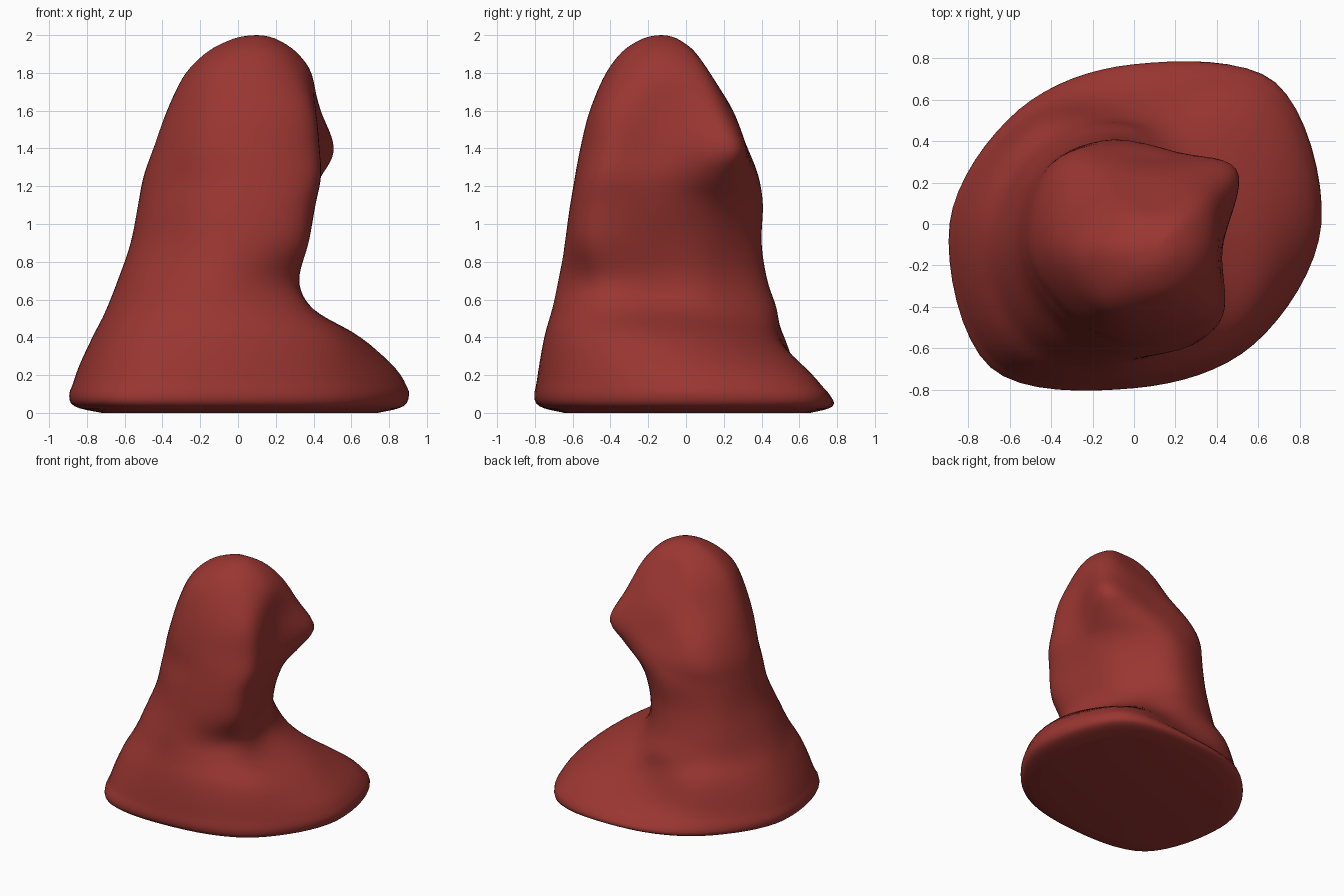
import bpy, bmesh, math
from mathutils import Vector

if "Cube" in bpy.data.objects:
    bpy.data.objects.remove(bpy.data.objects["Cube"])

# Cross-sections: z, centre x, centre y, radii toward E, NE, N, NW, W, SW, S, SE
S = [
    (0.00, 0, 0, .74, .80, .65, .65, .72, .78, .64, .68),
    (0.05, 0, 0, .89, .96, .77, .78, .88, .97, .78, .81),
    (0.20, 0, 0, .87, .89, .62, .73, .86, .94, .78, .80),
    (0.40, 0, 0, .65, .55, .50, .67, .77, .86, .75, .74),
    (0.55, -.05, -.10, .42, .44, .58, .63, .65, .66, .61, .58),
    (0.70, -.08, -.10, .37, .39, .53, .57, .56, .57, .58, .53),
    (0.90, -.08, -.10, .40, .40, .50, .53, .49, .48, .54, .61),
    (1.10, -.05, -.10, .43, .44, .51, .53, .48, .46, .51, .60),
    (1.25, .06, -.13, .36, .50, .51, .62, .56, .48, .46, .50),
    (1.40, .10, -.13, .32, .57, .45, .58, .55, .49, .43, .44),
    (1.60, .10, -.13, .31, .45, .38, .43, .48, .44, .38, .40),
    (1.80, .10, -.13, .29, .33, .25, .31, .38, .36, .29, .29),
    (1.93, .10, -.13, .19, .20, .16, .19, .24, .22, .19, .18),
]


def catmull(a, b, c, d, t):
    return 0.5 * (2 * b + (c - a) * t + (2 * a - 5 * b + 4 * c - d) * t * t
                  + (3 * b - a - 3 * c + d) * t ** 3)


def smooth_ring(pts, n):
    k = len(pts)
    return [catmull(pts[i - 1], pts[i], pts[(i + 1) % k], pts[(i + 2) % k], j / n)
            for i in range(k) for j in range(n)]


rings = []
for z, cx, cy, *r in S:
    pts = [Vector((cx + q * math.cos(i * math.pi / 4), cy + q * math.sin(i * math.pi / 4), z))
           for i, q in enumerate(r)]
    rings.append(smooth_ring(pts, 8))
apex = Vector((.1, -.13, 2))
count = len(rings[0])


def crown(t):
    # parabolic dome between the last section (t=1) and the apex (t=0)
    out = []
    for p in rings[-1]:
        q = apex.lerp(p, t)
        q.z = 2 - (2 - p.z) * t * t
        out.append(q)
    return out


# Hooded cloak: one continuous smooth loft
STEPS = 6
ctrl = [rings[0]] + rings + [crown(.5)]
layers = []
for k in range(1, len(ctrl) - 2):
    for j in range(STEPS):
        layers.append([catmull(ctrl[k - 1][i], ctrl[k][i], ctrl[k + 1][i], ctrl[k + 2][i], j / STEPS)
                       for i in range(count)])
layers += [crown(1 - j / STEPS) for j in range(STEPS)]

bm = bmesh.new()
loops = [[bm.verts.new((p.x, p.y, max(0, p.z))) for p in layer] for layer in layers]
for a, b in zip(loops, loops[1:]):
    for i in range(count):
        n = (i + 1) % count
        bm.faces.new((a[i], a[n], b[n], b[i]))
top = bm.verts.new(apex)
for i in range(count):
    bm.faces.new((loops[-1][i], loops[-1][(i + 1) % count], top))
bm.faces.new(loops[0][::-1])
bmesh.ops.recalc_face_normals(bm, faces=bm.faces)

# Ease the sharp kinks in the cloth, leaving the base rim and crown alone
body = [v for v in bm.verts if 0.12 < v.co.z < 1.97]
for _ in range(4):
    bmesh.ops.smooth_vert(bm, verts=body, factor=0.5, use_axis_x=True, use_axis_y=True, use_axis_z=True)

mesh = bpy.data.meshes.new("hooded_cloak")
bm.to_mesh(mesh)
bm.free()
cloak = bpy.data.objects.new("hooded_cloak", mesh)
bpy.context.collection.objects.link(cloak)
red = bpy.data.materials.new("red_cloth")
red.diffuse_color = (0.325, 0.037, 0.031, 1)
red.use_nodes = True
red.node_tree.nodes["Principled BSDF"].inputs["Base Color"].default_value = red.diffuse_color
mesh.materials.append(red)
bpy.context.view_layer.objects.active = cloak
cloak.select_set(True)
bpy.ops.object.shade_smooth_by_angle(angle=math.radians(60))
